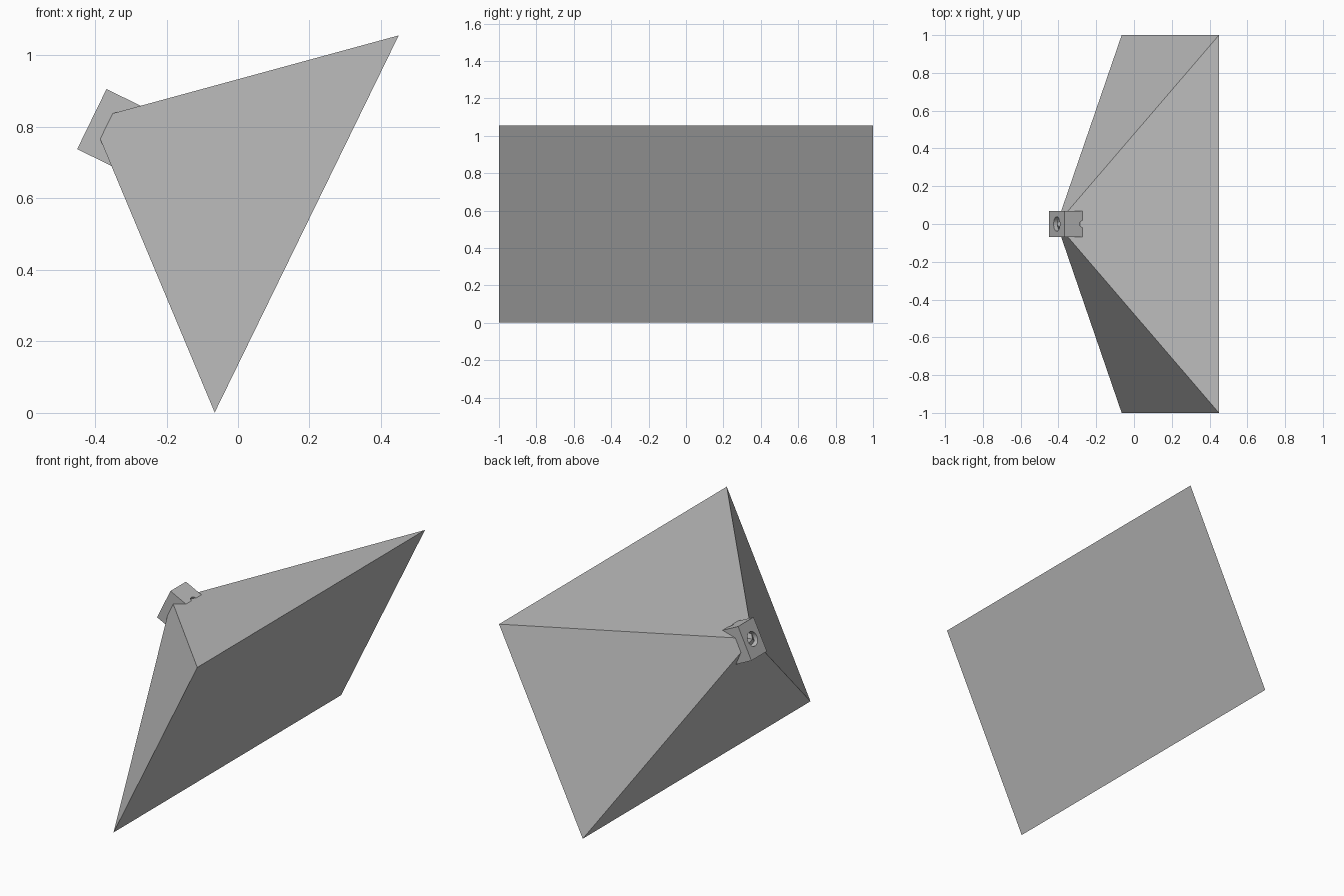
import bpy
from math import pi
from mathutils import Matrix, Vector

cube = bpy.data.objects.get("Cube")
if cube:
    bpy.data.objects.remove(cube, do_unlink=True)

# Local frame: origin at the centre of the rear face, +x is the viewing axis
FRAME = Matrix.Translation((-0.409, 0, 0.822)) @ Matrix.Rotation(0.454, 4, "Y")
BODY = Vector((0.22, 0.136, 0.187))
RANGE, HALF_W, HALF_H = 0.669, 1.0, 0.587

grey = bpy.data.materials.new("plain grey")
grey.use_nodes = True
colour = (0.5, 0.5, 0.5, 1)
grey.diffuse_color = colour
grey.node_tree.nodes["Principled BSDF"].inputs["Base Color"].default_value = colour


def place(obj, name, local):
    obj.name = name
    obj.matrix_world = FRAME @ local
    obj.data.materials.append(grey)
    return obj


def drill(target, name, radius, depth, local):
    """Cut a round hole centred on a face of the target."""
    bpy.ops.mesh.primitive_cylinder_add(vertices=32, radius=radius, depth=depth * 2)
    cutter = place(bpy.context.object, name, local)
    cutter.hide_render = True
    mod = target.modifiers.new(name, "BOOLEAN")
    mod.operation, mod.solver, mod.object = "DIFFERENCE", "EXACT", cutter
    bpy.context.view_layer.objects.active = target
    bpy.ops.object.modifier_apply(modifier=mod.name)
    bpy.data.objects.remove(cutter, do_unlink=True)


# Camera body: a small block with a rear eyepiece hole and a top mount hole
bpy.ops.mesh.primitive_cube_add(size=1)
body = place(bpy.context.object, "camera_body", Matrix.Translation((BODY.x / 2, 0, 0)))
body.data.transform(Matrix.Diagonal((*BODY, 1)))
bpy.context.view_layer.update()
drill(body, "eyepiece_hole", 0.038, 0.06, Matrix.Rotation(pi / 2, 4, "Y"))
drill(body, "mount_hole", 0.02, 0.03, Matrix.Translation((BODY.x / 2, 0, BODY.z / 2)))
bpy.ops.object.select_all(action="DESELECT")
body.select_set(True)
bpy.ops.object.shade_smooth_by_angle(angle=0.5)

# View pyramid: apex at the rear face, rectangular base far ahead
corners = [(RANGE, y * HALF_W, z * HALF_H) for y, z in ((-1, -1), (1, -1), (1, 1), (-1, 1))]
sides = [(0, (i + 1) % 4 + 1, i + 1) for i in range(4)]
mesh = bpy.data.meshes.new("view_pyramid")
mesh.from_pydata([(0, 0, 0)] + corners, [], sides + [(1, 2, 3, 4)])
pyramid = bpy.data.objects.new("view_pyramid", mesh)
bpy.context.collection.objects.link(pyramid)
place(pyramid, "view_pyramid", Matrix.Identity(4))
